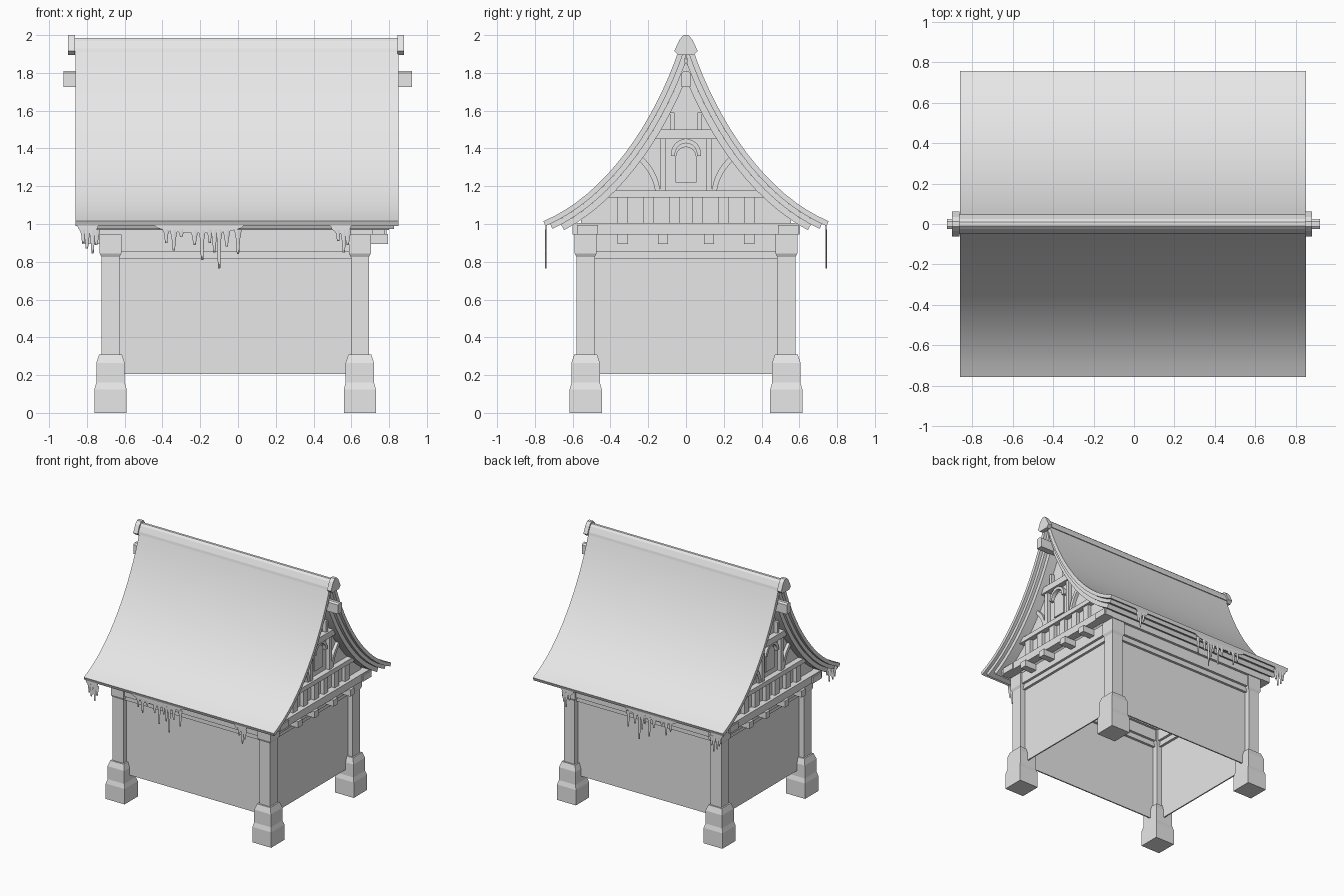
import bpy, bmesh, math
from mathutils import Vector

if "Cube" in bpy.data.objects:
    bpy.data.objects.remove(bpy.data.objects["Cube"], do_unlink=True)

grey = bpy.data.materials.new("plain_grey")
grey.use_nodes = True
GREY = (0.8, 0.8, 0.8, 1)
grey.diffuse_color = GREY
grey.node_tree.nodes["Principled BSDF"].inputs["Base Color"].default_value = GREY

CX = -0.015            # centre of the frame along the ridge


def finish(name, bm, smooth=False):
    bmesh.ops.recalc_face_normals(bm, faces=bm.faces)
    me = bpy.data.meshes.new(name)
    bm.to_mesh(me)
    bm.free()
    me.materials.append(grey)
    ob = bpy.data.objects.new(name, me)
    bpy.context.collection.objects.link(ob)
    if smooth:
        bpy.ops.object.select_all(action='DESELECT')
        ob.select_set(True)
        bpy.context.view_layer.objects.active = ob
        bpy.ops.object.shade_smooth_by_angle(angle=math.radians(30))
    return ob


def loft(bm, rings):
    """Skin a list of equal closed rings and cap both ends."""
    rows = [[bm.verts.new(p) for p in ring] for ring in rings]
    n = len(rows[0])
    for a, b in zip(rows, rows[1:]):
        for i in range(n):
            bm.faces.new((a[i], a[(i + 1) % n], b[(i + 1) % n], b[i]))
    bm.faces.new(rows[0])
    bm.faces.new(rows[-1])


def box(name, x0, x1, y0, y1, z0, z1):
    bm = bmesh.new()
    loft(bm, [[(x0, y0, z), (x1, y0, z), (x1, y1, z), (x0, y1, z)] for z in (z0, z1)])
    return finish(name, bm)


def prism_x(name, outline, x0, x1, smooth=False):
    bm = bmesh.new()
    loft(bm, [[(x, y, z) for y, z in outline] for x in (x0, x1)])
    return finish(name, bm, smooth)


def square_stack(name, x, y, steps):
    """Square column whose half width changes with height."""
    bm = bmesh.new()
    loft(bm, [[(x + a * h, y + b * h, z) for a, b in ((-1, -1), (1, -1), (1, 1), (-1, 1))]
              for h, z in steps])
    return finish(name, bm)


def bezier(pts, t):
    pts = [Vector(p) for p in pts]
    while len(pts) > 1:
        pts = [a.lerp(b, t) for a, b in zip(pts, pts[1:])]
    return pts[0]


ROOF = [(0.035, 1.93), (0.17, 1.53), (0.43, 1.15), (0.755, 1.015)]


def roof_point(t, depth):
    """Point at a depth below the swept roof line."""
    p = bezier(ROOF, t)
    d = (bezier(ROOF, t + 0.01) - bezier(ROOF, t - 0.01)).normalized()
    q = p + Vector((d.y, -d.x)) * depth
    return max(q.x, 0.0), q.y


# Roof: three stepped layers, each swept down both slopes
def roof_layer(name, d0, d1, t_end, x0, x1):
    bm = bmesh.new()
    for s in (1, -1):
        rings = []
        for i in range(17):
            t = t_end * i / 16
            (ya, za), (yb, zb) = roof_point(t, d0), roof_point(t, d1)
            rings.append([(x0, s * ya, za), (x1, s * ya, za), (x1, s * yb, zb), (x0, s * yb, zb)])
        loft(bm, rings)
    finish(name, bm, True)


roof_layer("roof_shell", 0.0, 0.028, 1.0, -0.86, 0.85)
roof_layer("roof_underlay", 0.028, 0.056, 0.975, -0.835, 0.825)
roof_layer("roof_rafters", 0.056, 0.09, 0.93, -0.815, 0.8)


# Ridge cap and its end blocks
def mirrored(half):
    return half + [(-y, z) for y, z in reversed(half)]


prism_x("ridge_cap", mirrored([(0.05, 1.91), (0.045, 1.93), (0.025, 1.97), (0.01, 1.985)]), -0.865, 0.855)
end_outline = mirrored([(0.04, 1.895), (0.062, 1.915), (0.035, 1.975), (0.013, 2.0)])
prism_x("ridge_end_right", end_outline, -0.9, -0.862)
prism_x("ridge_end_left", end_outline, 0.845, 0.88)
prism_x("ridge_purlin", mirrored([(0.025, 1.725), (0.025, 1.8), (0.012, 1.81)]), -0.925, 0.92)

# Corner posts with stepped feet and caps
for sx in (-1, 1):
    for sy in (-1, 1):
        x, y = CX + sx * 0.66, sy * 0.531
        square_stack("post_foot", x, y, [(0.085, 0), (0.085, 0.125), (0.075, 0.16),
                                         (0.075, 0.265), (0.06, 0.31)])
        square_stack("post", x, y, [(0.048, 0.3), (0.048, 0.84)])
        square_stack("post_cap", x, y, [(0.048, 0.825), (0.058, 0.845), (0.058, 0.945)])

# Wall panels and the ring beams above them
for s in (-1, 1):
    y = s * 0.531
    box("long_wall", CX - 0.66, CX + 0.66, y - 0.005, y + 0.005, 0.205, 0.83)
    box("long_lower_beam", CX - 0.62, CX + 0.62, y - 0.025, y + 0.025, 0.815, 0.855)
    box("long_upper_beam", CX - 0.62, CX + 0.62, y - 0.045, y + 0.045, 0.855, 0.945)
    box("eave_plate", CX - 0.8, CX + 0.8, y - 0.045, y + 0.065, 0.945, 0.995)
    x = CX + s * 0.66
    box("end_wall", x - 0.005, x + 0.005, -0.531, 0.531, 0.205, 0.83)
    box("end_lower_beam", x - 0.025, x + 0.025, -0.5, 0.5, 0.815, 0.855)
    box("end_upper_beam", x - 0.045, x + 0.045, -0.5, 0.5, 0.855, 0.945)

# Floor joists running through to both gables
for y in (-0.335, -0.122, 0.122, 0.335):
    box("joist", CX - 0.81, CX + 0.81, y - 0.027, y + 0.027, 0.895, 0.947)


def arch(half_width, bottom, spring):
    """Points over a round arch from one foot to the other."""
    pts = [(half_width, bottom)]
    for i in range(13):
        a = math.pi * i / 12
        pts.append((half_width * math.cos(a), spring + half_width * math.sin(a)))
    return pts + [(-half_width, bottom)]


# Timber framed gables
slope = [roof_point(0.9 * (1 - i / 14), 0.08) for i in range(15)]
slope = [p for p in slope if p[1] > 1.0 and p[0] > 0.005]
infill = mirrored([(slope[0][0], 0.97)] + slope)
for s in (-1, 1):
    wall = CX + s * 0.735

    def span(out):
        return sorted((wall - s * 0.01, wall + s * out))

    def timber(name, y0, y1, z0, z1, out=0.03):
        box(name, *span(out), y0, y1, z0, z1)

    prism_x("gable_infill", infill, *span(0.0))
    timber("gable_sill", -0.6, 0.6, 0.945, 1.005, 0.055)
    timber("gable_tie_beam", -0.45, 0.45, 1.14, 1.177, 0.045)
    timber("gable_collar_beam", -0.18, 0.18, 1.45, 1.5, 0.045)
    for m in (-1, 1):
        for y in (0.335, 0.2, 0.06):
            timber("gable_short_stud", m * y - 0.028, m * y + 0.028, 1.0, 1.145)
        timber("gable_tall_stud", m * 0.122 - 0.016, m * 0.122 + 0.016, 1.17, 1.46)
        timber("gable_top_stud", m * 0.072 - 0.012, m * 0.072 + 0.012, 1.49, 1.59)
        # Curved brace
        outer, inner = [], []
        for i in range(9):
            y, z = bezier([(0.15, 1.17), (0.16, 1.27), (0.24, 1.345)], i / 8)
            inner.append((m * (y - 0.012), z + 0.008))
            outer.append((m * (y + 0.012), z - 0.008))
        bm = bmesh.new()
        xa, xb = span(0.025)
        loft(bm, [[(xa, *p), (xb, *p), (xb, *q), (xa, *q)] for p, q in zip(inner, outer)])
        finish("gable_brace", bm)
    # Arched hood and window
    outline = arch(0.08, 1.36, 1.37) + list(reversed(arch(0.058, 1.36, 1.37)))
    prism_x("window_hood", outline, *span(0.03))
    prism_x("window_panel", arch(0.055, 1.22, 1.355), *span(0.009))

# Icicle groups: (left, right, [(position, tip height), ...])
CLUSTERS = [
    (-0.85, -0.74, [(-0.82, 0.9), (-0.8, 0.87), (-0.77, 0.845), (-0.75, 0.89)]),
    (-0.44, 0.03, [(-0.38, 0.9), (-0.34, 0.86), (-0.3, 0.93), (-0.23, 0.89), (-0.19, 0.81),
                   (-0.15, 0.9), (-0.125, 0.85), (-0.1, 0.765), (-0.06, 0.88), (0.0, 0.84)]),
    (0.49, 0.6, [(0.53, 0.91), (0.56, 0.85), (0.58, 0.89)]),
]
for sy in (-1, 1):
    y = sy * 0.742
    for left, right, tips in CLUSTERS:
        bm = bmesh.new()
        mid, half = (left + right) / 2, (right - left) / 2
        rim = [(mid + half * math.cos(math.pi * i / 10), 0.992 - 0.04 * math.sin(math.pi * i / 10))
               for i in range(11)]
        loft(bm, [[(x, y + d, z) for x, z in rim] for d in (-0.003, 0.003)])
        for x, tip in tips:
            loft(bm, [[(x + w * math.cos(a * math.pi / 3), y + 0.004 * math.sin(a * math.pi / 3), z)
                       for a in range(6)]
                      for w, z in ((0.02, 0.97), (0.011, 0.92 if tip < 0.9 else 0.95), (0.006, tip))])
        finish("icicles", bm, True)
